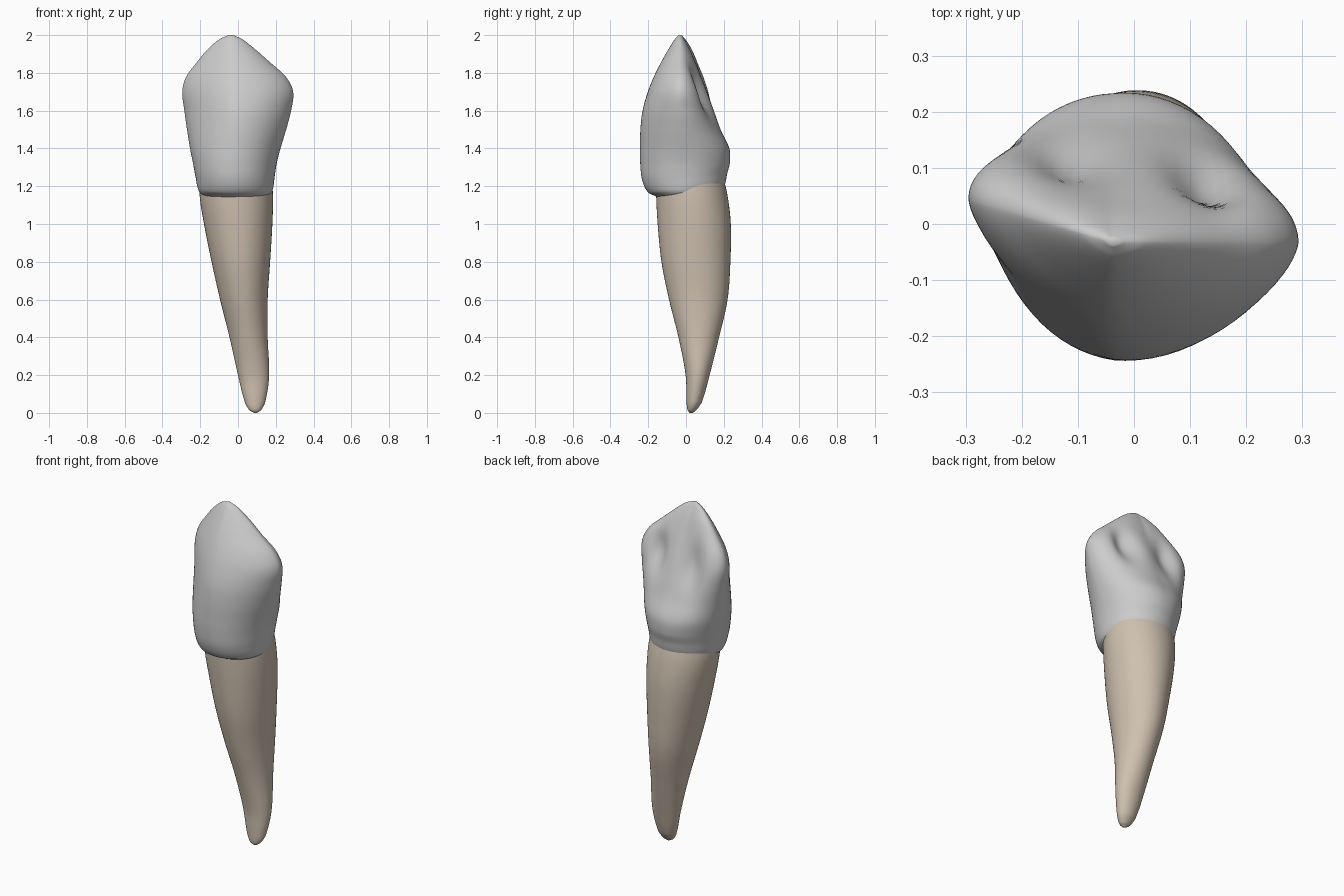
import bpy, bmesh, math

if "Cube" in bpy.data.objects:
    bpy.data.objects.remove(bpy.data.objects["Cube"])

# Sections: z, x left, x right, y front, y back
ROOT = [
    (0.00, 0.085, 0.10, 0.02, 0.035),
    (0.015, 0.06, 0.122, 0.008, 0.055),
    (0.06, 0.035, 0.145, 0.003, 0.085),
    (0.20, 0.00, 0.165, -0.002, 0.125),
    (0.40, -0.045, 0.157, -0.04, 0.175),
    (0.60, -0.095, 0.157, -0.09, 0.22),
    (0.80, -0.14, 0.17, -0.13, 0.235),
    (1.00, -0.18, 0.182, -0.15, 0.237),
    (1.15, -0.203, 0.185, -0.158, 0.22),
    (1.28, -0.20, 0.175, -0.16, 0.19),
]
CROWN = [
    (1.13, -0.15, 0.13, -0.12, 0.15),
    (1.165, -0.20, 0.175, -0.16, 0.195),
    (1.19, -0.213, 0.186, -0.20, 0.208),
    (1.25, -0.225, 0.194, -0.232, 0.218),
    (1.32, -0.238, 0.205, -0.242, 0.232),
    (1.40, -0.254, 0.225, -0.243, 0.23),
    (1.50, -0.27, 0.255, -0.24, 0.185),
    (1.60, -0.284, 0.281, -0.228, 0.15),
    (1.70, -0.295, 0.292, -0.20, 0.115),
    (1.78, -0.274, 0.253, -0.168, 0.083),
    (1.86, -0.215, 0.165, -0.128, 0.05),
    (1.93, -0.155, 0.085, -0.088, 0.02),
    (1.98, -0.095, 0.02, -0.056, -0.008),
    (2.00, -0.05, -0.025, -0.036, -0.022),
]
SIDES = 72
STEPS = 7


def ramp(v, a, b):
    t = max(0.0, min(1.0, (v - a) / (b - a)))
    return t * t * (3 - 2 * t)


def interpolate(rows):
    """Smooth cubic interpolation with slopes that respect uneven spacing."""
    def slope(i, k):
        a, b = rows[max(i - 1, 0)], rows[min(i + 1, len(rows) - 1)]
        return (b[k] - a[k]) / (b[0] - a[0])
    out = []
    for i in range(len(rows) - 1):
        p, q = rows[i], rows[i + 1]
        h = q[0] - p[0]
        for s in range(STEPS):
            t = s / STEPS
            row = [p[0] + h * t]
            for k in range(1, 5):
                row.append((2*t**3 - 3*t*t + 1) * p[k] + (t**3 - 2*t*t + t) * h * slope(i, k)
                           + (3*t*t - 2*t**3) * q[k] + (t**3 - t*t) * h * slope(i + 1, k))
            out.append(row)
    out.append(list(rows[-1]))
    return out


def root_point(z, xl, xr, yf, yb, a):
    return ((xl + xr) / 2 + (xr - xl) / 2 * math.cos(a),
            (yf + yb) / 2 + (yb - yf) / 2 * math.sin(a), z)


def crown_point(z, xl, xr, yf, yb, a):
    c, s = math.cos(a), math.sin(a)
    x = (xl + xr) / 2 + (xr - xl) / 2 * c
    up = ramp(z, 1.25, 1.65)
    # biting edge drifts backwards on the left side
    edge = up * (-0.032 + 0.075 * max(0, -x - 0.04) / 0.25)
    mid = up * -0.03
    if s < 0:
        y = edge + (yf - mid) * abs(s) ** (1 + 0.3 * up)
    else:
        back = (yb - mid) * s
        # two hollows beside the central ridge, and a faint one below
        dent = 0.0
        for dx, dz, wx, wz, depth in ((0.13, 1.70, 0.06, 0.11, 0.060),
                                      (-0.12, 1.68, 0.06, 0.12, 0.045)):
            dent += depth * math.exp(-((x - dx) / wx) ** 2 - ((z - dz) / wz) ** 2)
        y = edge + back - min(dent * s ** 0.5, 0.75 * back)
    # neck line is lower at the front
    z += 0.12 * y * (1 - ramp(z, 1.18, 1.35))
    return x, y, z


def loft(name, rows, point):
    bm = bmesh.new()
    rings = [[bm.verts.new(point(*r, 2 * math.pi * i / SIDES)) for i in range(SIDES)]
             for r in interpolate(rows)]
    for lo, hi in zip(rings, rings[1:]):
        for i in range(SIDES):
            j = (i + 1) % SIDES
            bm.faces.new((lo[i], lo[j], hi[j], hi[i]))
    bm.faces.new(rings[0][::-1])
    bm.faces.new(rings[-1])
    for f in bm.faces:
        f.smooth = True
    mesh = bpy.data.meshes.new(name)
    bm.to_mesh(mesh)
    bm.free()
    obj = bpy.data.objects.new(name, mesh)
    bpy.context.collection.objects.link(obj)
    return obj


# Enamel crown, left grey
loft("crown", CROWN, crown_point)

# Tan root
root = loft("root", ROOT, root_point)
tan = bpy.data.materials.new("root_tan")
tan.diffuse_color = (0.62, 0.53, 0.43, 1)
tan.use_nodes = True
tan.node_tree.nodes["Principled BSDF"].inputs["Base Color"].default_value = tan.diffuse_color
root.data.materials.append(tan)
